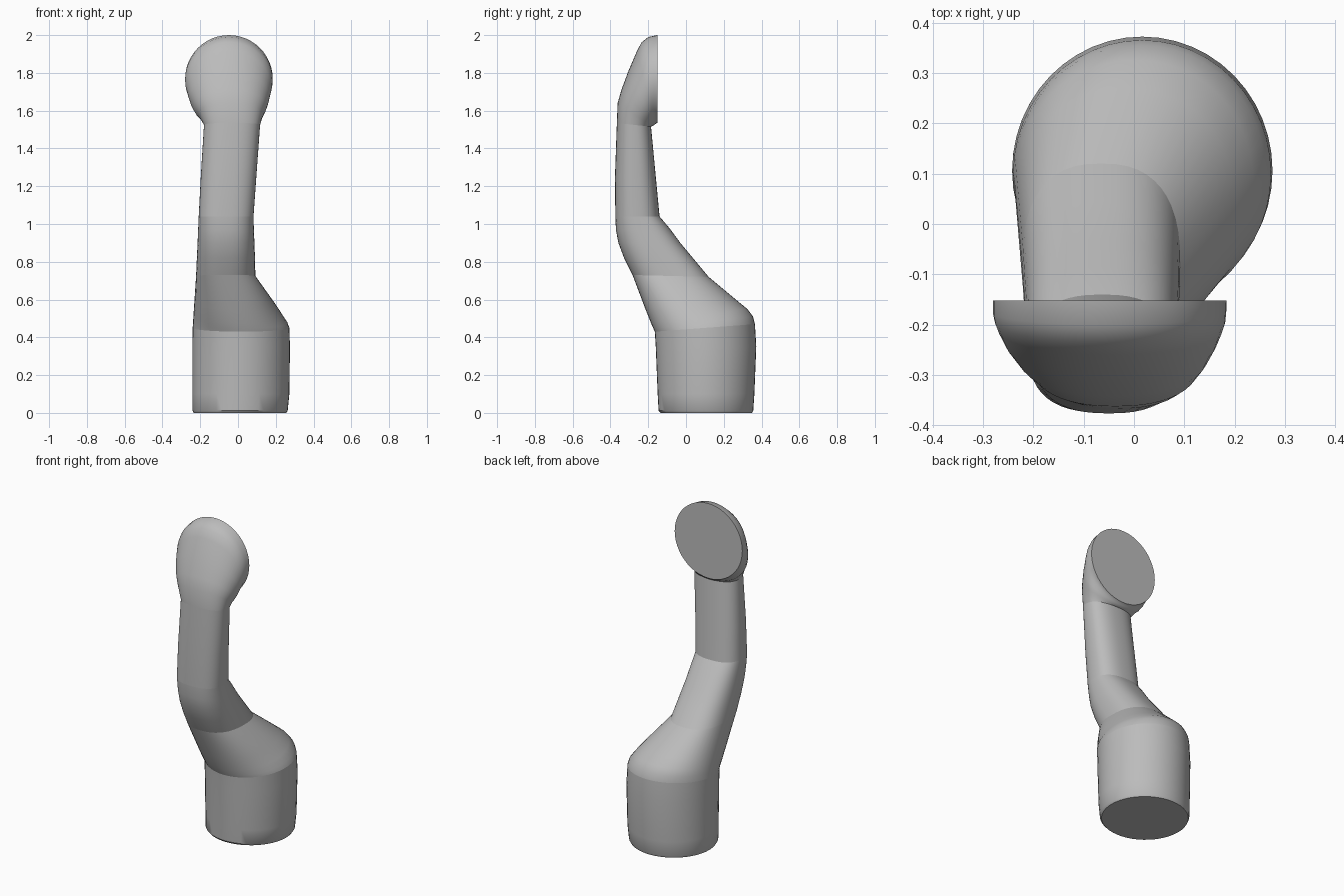
import bpy, bmesh, math

cube = bpy.data.objects.get("Cube")
if cube:
    bpy.data.objects.remove(cube, do_unlink=True)

grey = bpy.data.materials.new("plain grey")
grey.use_nodes = True
colour = (0.5, 0.5, 0.5, 1)
grey.diffuse_color = colour
grey.node_tree.nodes["Principled BSDF"].inputs["Base Color"].default_value = colour

SIDES = 48


def power(v, e):
    return math.copysign(abs(v) ** e, v)


def ring(bm, front, back, left, right, n=2):
    """Tilted superellipse through a front and a back (y, z) point, spanning left..right in x."""
    e = 2 / n
    verts = []
    for i in range(SIDES):
        a = 2 * math.pi * i / SIDES
        c, s = power(math.cos(a), e), power(math.sin(a), e)
        t = (1 + c) / 2
        x = (left + right) / 2 + s * (right - left) / 2
        y, z = (f + (b - f) * t for f, b in zip(front, back))
        verts.append(bm.verts.new((x, y, z)))
    return verts


def loft(name, sections, angle=35):
    bm = bmesh.new()
    rings = [ring(bm, *s) for s in sections]
    for a, b in zip(rings, rings[1:]):
        for i in range(SIDES):
            j = (i + 1) % SIDES
            bm.faces.new((a[i], a[j], b[j], b[i]))
    bm.faces.new(rings[0])
    bm.faces.new(rings[-1])
    bmesh.ops.recalc_face_normals(bm, faces=bm.faces)
    mesh = bpy.data.meshes.new(name)
    bm.to_mesh(mesh)
    bm.free()
    mesh.materials.append(grey)
    obj = bpy.data.objects.new(name, mesh)
    bpy.context.collection.objects.link(obj)
    bpy.ops.object.select_all(action="DESELECT")
    obj.select_set(True)
    bpy.context.view_layer.objects.active = obj
    bpy.ops.object.shade_smooth_by_angle(angle=math.radians(angle))
    return obj


# Shared joints between the parts
collar = ((-0.165, 0.43), (0.365, 0.47), -0.24, 0.272)
bend = ((-0.283, 0.73), (0.12, 0.72), -0.222, 0.092, 2.5)
elbow = ((-0.374, 1.04), (-0.14, 1.04), -0.208, 0.082, 2.5)
neck = ((-0.366, 1.535), (-0.185, 1.515), -0.18, 0.117, 2.4)

# Round foot
loft("base", [
    ((-0.135, 0), (0.35, 0), -0.235, 0.255),
    ((-0.145, 0.012), (0.356, 0.012), -0.241, 0.263),
    ((-0.15, 0.1), (0.362, 0.1), -0.242, 0.272),
    ((-0.16, 0.35), (0.372, 0.35), -0.242, 0.275),
    collar,
])

# Leaning shoulder that narrows into the stem
loft("shoulder", [
    collar,
    ((-0.172, 0.445), (0.355, 0.51), -0.238, 0.262, 2.05),
    ((-0.185, 0.475), (0.325, 0.55), -0.236, 0.238, 2.1),
    ((-0.215, 0.55), (0.27, 0.595), -0.232, 0.2, 2.2),
    bend,
])

# Slanted lower stem, curving upright at the front
loft("lower_stem", [
    bend,
    ((-0.328, 0.82), (0.045, 0.81), -0.218, 0.09, 2.5),
    ((-0.358, 0.9), (-0.03, 0.9), -0.214, 0.087, 2.5),
    ((-0.371, 0.97), (-0.085, 0.975), -0.211, 0.084, 2.5),
    elbow,
])

# Upright stem
loft("upper_stem", [
    elbow,
    ((-0.376, 1.25), (-0.16, 1.25), -0.197, 0.097, 2.45),
    neck,
])

# Head turning from the neck to a flat round plate at the back
loft("head", [
    neck,
    ((-0.362, 1.64), (-0.178, 1.518), -0.207, 0.132, 2.3),
    ((-0.342, 1.71), (-0.172, 1.521), -0.232, 0.148, 2.2),
    ((-0.305, 1.81), (-0.166, 1.526), -0.255, 0.164, 2.1),
    ((-0.26, 1.915), (-0.161, 1.53), -0.27, 0.176),
    ((-0.235, 1.962), (-0.157, 1.533), -0.276, 0.181),
    ((-0.2, 1.99), (-0.154, 1.535), -0.28, 0.183),
    ((-0.152, 2.0), (-0.152, 1.536), -0.28, 0.184),
])
